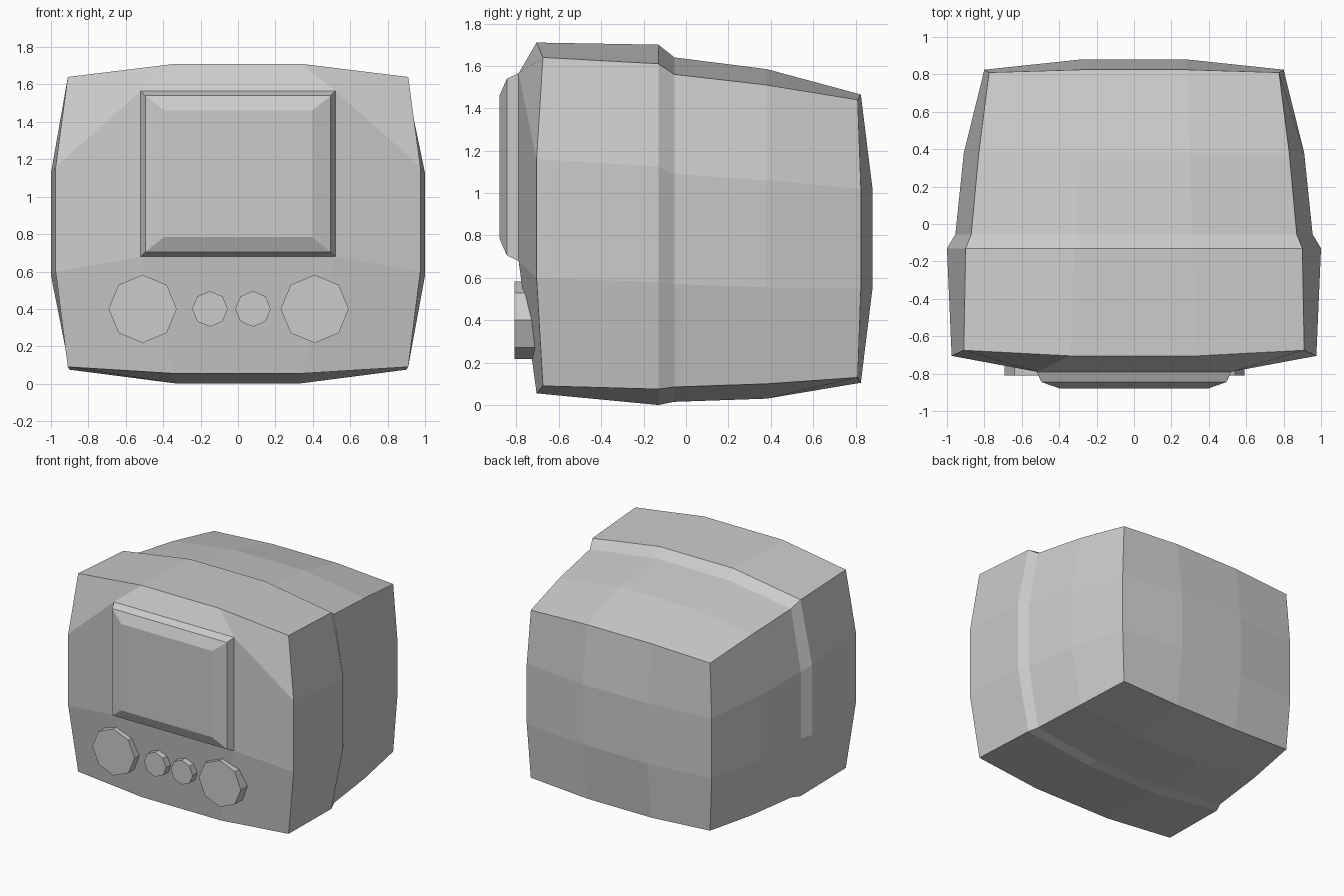
import bpy, bmesh, math

if "Cube" in bpy.data.objects:
    bpy.data.objects.remove(bpy.data.objects["Cube"])


def finish(name, bm):
    bmesh.ops.recalc_face_normals(bm, faces=bm.faces)
    me = bpy.data.meshes.new(name)
    bm.to_mesh(me)
    bm.free()
    ob = bpy.data.objects.new(name, me)
    bpy.context.collection.objects.link(ob)
    return ob


def bridge(bm, a, b):
    n = len(a)
    for i in range(n):
        j = (i + 1) % n
        bm.faces.new((a[i], a[j], b[j], b[i]))


def cap(bm, ring, inner):
    # four corner quads and four edge quads between a 12-point ring and an inner quad
    for k in range(4):
        c, q, q2 = 3 * k, inner[k], inner[(k + 1) % 4]
        bm.faces.new((ring[c - 1], ring[c], ring[c + 1], q))
        bm.faces.new((ring[c + 1], ring[c + 2], q2, q))


def rect(bm, x, y, lo, hi):
    return [bm.verts.new(p) for p in ((-x, y, lo), (x, y, lo), (x, y, hi), (-x, y, hi))]


# Casing sections: corner (x, y, low, high), edge y, top/bottom (x, low, high), side (x, low, high)
sections = [
    ((.91, -.675, .09, 1.64), -.705, (.34, .055, 1.71), (.975, .60, 1.16)),
    ((.90, -.13, .075, 1.61), -.13, (.32, .0, 1.70), (1.0, .58, 1.125)),
    ((.87, -.055, .085, 1.56), -.055, (.31, .015, 1.64), (.955, .57, 1.09)),
    ((.83, .38, .10, 1.51), .38, (.30, .03, 1.585), (.91, .555, 1.06)),
    ((.775, .81, .13, 1.44), .825, (.28, .105, 1.465), (.80, .55, 1.02)),
]
bm = bmesh.new()
rings = []
for (cx, cy, cl, ch), y, (tx, tl, th), (sx, sl, sh) in sections:
    pts = [(-cx, cy, cl), (-tx, y, tl), (tx, y, tl),
           (cx, cy, cl), (sx, y, sl), (sx, y, sh),
           (cx, cy, ch), (tx, y, th), (-tx, y, th),
           (-cx, cy, ch), (-sx, y, sh), (-sx, y, sl)]
    rings.append([bm.verts.new(p) for p in pts])
for a, b in zip(rings, rings[1:]):
    bridge(bm, a, b)
front = rect(bm, .52, -.79, .68, 1.565)
back = rect(bm, .28, .88, .55, 1.02)
cap(bm, rings[0], front)
cap(bm, rings[-1], back)
bm.faces.new(front)
bm.faces.new(back)
finish("casing", bm)

# Raised screen with bevelled frame
bm = bmesh.new()
steps = [rect(bm, .52, -.79, .68, 1.565),
         rect(bm, .495, -.845, .705, 1.54),
         rect(bm, .395, -.88, .785, 1.46)]
for a, b in zip(steps, steps[1:]):
    bridge(bm, a, b)
bm.faces.new(steps[0])
bm.faces.new(steps[-1])
finish("screen", bm)

# Row of octagonal knobs
for name, x, r, y in (("large_knob_left", -.51, .182, -.81), ("small_knob_left", -.15, .095, -.81),
                      ("small_knob_right", .08, .095, -.81), ("large_knob_right", .41, .182, -.81)):
    bm = bmesh.new()
    bmesh.ops.create_cone(bm, cap_ends=True, segments=8, radius1=r, radius2=r, depth=.15)
    ob = finish(name, bm)
    ob.rotation_euler.x = math.pi / 2
    ob.location = (x, y + .075, .40)
